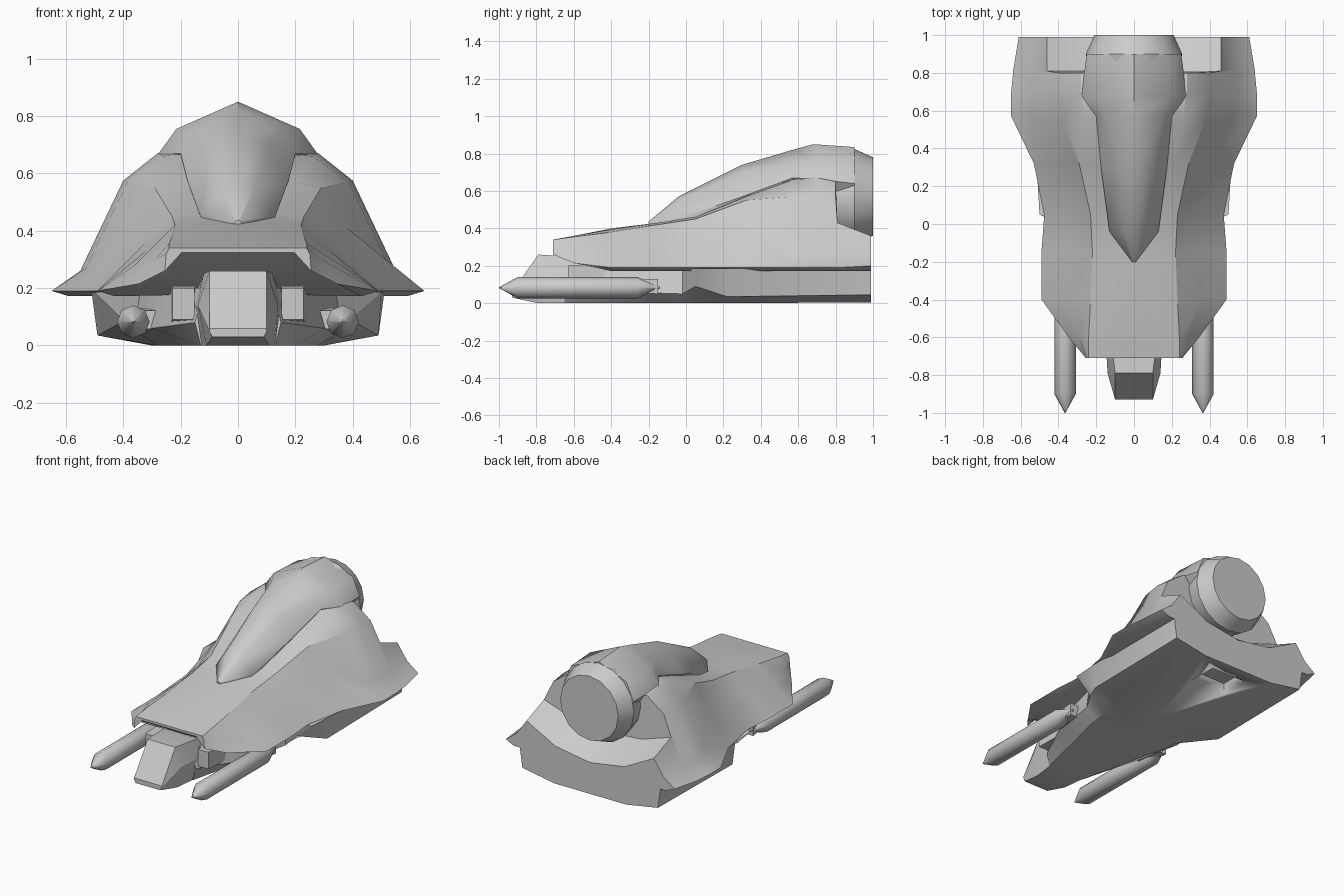
import bpy
import bmesh
import math
from mathutils import Matrix, Vector

default_cube = bpy.data.objects.get("Cube")
if default_cube:
    bpy.data.objects.remove(default_cube, do_unlink=True)

# One plain hull paint
paint = bpy.data.materials.new("hull_grey")
paint.use_nodes = True
grey = (0.6, 0.6, 0.6, 1)
paint.diffuse_color = grey
paint.node_tree.nodes["Principled BSDF"].inputs["Base Color"].default_value = grey


def finish(name, bm, angle=30):
    """Turn a bmesh into a shaded, painted object."""
    bmesh.ops.recalc_face_normals(bm, faces=bm.faces)
    mesh = bpy.data.meshes.new(name)
    bm.to_mesh(mesh)
    bm.free()
    mesh.materials.append(paint)
    obj = bpy.data.objects.new(name, mesh)
    bpy.context.collection.objects.link(obj)
    bpy.ops.object.select_all(action="DESELECT")
    bpy.context.view_layer.objects.active = obj
    obj.select_set(True)
    bpy.ops.object.shade_smooth_by_angle(angle=math.radians(angle))
    return obj


def skin(name, rings, angle=30):
    """Bridge equal rings of points into a closed body."""
    bm = bmesh.new()
    loops = [[bm.verts.new(point) for point in ring] for ring in rings]
    for near, far in zip(loops, loops[1:]):
        count = len(near)
        for i in range(count):
            j = (i + 1) % count
            bm.faces.new((near[i], near[j], far[j], far[i]))
    bm.faces.new(loops[0])
    bm.faces.new(loops[-1])
    return finish(name, bm, angle)


def loft(name, stations, angle=30):
    """Skin half sections, each mirrored across the centre plane."""
    rings = []
    for y, half in stations:
        ring = [Vector((x, y, z)) for x, z in half]
        ring += [Vector((-x, y, z)) for x, z in reversed(half) if x > 0]
        rings.append(ring)
    return skin(name, rings, angle)


def lathe(name, profile, sides, x, z, angle=30):
    """Spin a (y, radius) profile about a lengthwise axis."""
    rings = []
    for y, radius in profile:
        turns = [math.tau * i / sides for i in range(sides)]
        rings.append([Vector((x + radius * math.sin(t), y, z + radius * math.cos(t))) for t in turns])
    return skin(name, rings, angle)


def block(name, centre, size, taper=1.0):
    """Box whose front end is scaled by taper."""
    bm = bmesh.new()
    bmesh.ops.create_cube(bm, size=1)
    for v in bm.verts:
        if v.co.y < 0:
            v.co.x *= taper
            v.co.z *= taper
    bm.transform(Matrix.Translation(centre) @ Matrix.Diagonal((*size, 1)))
    return finish(name, bm)


# Upper hull: y, underside height, then centre, crest, shoulder, hip and edge
hull_rows = [
    (-.71, .325, .34, (.16, .34), (.24, .34), (.25, .32), (.255, .26)),
    (-.6, .25, .36, (.14, .36), (.24, .355), (.29, .3), (.345, .215)),
    (-.4, .18, .4, (.12, .395), (.23, .38), (.36, .28), (.49, .19)),
    (-.15, .18, .43, (.12, .43), (.22, .42), (.32, .33), (.49, .19)),
    (.05, .18, .46, (.14, .46), (.23, .45), (.32, .36), (.475, .19)),
    (.32, .18, .57, (.2, .57), (.29, .55), (.38, .41), (.53, .19)),
    (.57, .18, .68, (.26, .66), (.385, .57), (.53, .27), (.65, .19)),
    (.7, .18, .7, (.28, .67), (.4, .575), (.55, .26), (.65, .19)),
    (.8, .18, .66, (.28, .65), (.4, .56), (.54, .26), (.64, .19)),
    (.81, .18, .34, (.25, .36), (.46, .43), (.54, .26), (.64, .19)),
    (.99, .18, .21, (.25, .25), (.46, .36), (.53, .26), (.61, .2)),
]
stations = []
for y, under, top, crest, shoulder, hip, edge in hull_rows:
    inner = (edge[0] - 0.06, under if y < -0.5 else 0.172)
    stations.append((y, [(0, top), crest, shoulder, hip, edge, inner, (0, under)]))
loft("upper_hull", stations)

# Raised spine: y, ridge height, then upper and lower corners
spine_rows = [
    (-.2, .437, (.005, .435), (.01, .43)),
    (-.04, .57, (.06, .55), (.13, .45)),
    (.3, .74, (.1, .7), (.175, .57)),
    (.57, .82, (.16, .75), (.2, .67)),
    (.68, .85, (.215, .755), (.28, .665)),
    (.9, .835, (.2, .755), (.25, .64)),
]
loft("spine", [
    (y, [(0, ridge), upper, lower, (lower[0] * 0.8, lower[1] - 0.08), (0, lower[1] - 0.08)])
    for y, ridge, upper, lower in spine_rows
], 45)

# Main engine at the tail
lathe("engine", [(0.7, 0.2), (0.8, 0.235), (0.9, 0.255), (1, 0.21)], 16, 0, 0.57)

# Lower hull: y, then top, side and bottom corners
keel_rows = [
    (-.65, (.12, .2), (.15, .08), (.13, 0)),
    (-.35, (.26, .2), (.3, .06), (.2, 0)),
    (-.02, (.34, .2), (.36, .05), (.28, 0)),
    (.05, (.5, .185), (.39, .09), (.28, 0)),
    (.22, (.51, .185), (.49, .035), (.3, 0)),
    (.99, (.51, .185), (.49, .045), (.26, 0.005)),
]
lower_hull = loft("lower_hull", [
    (y, [(0, top[1]), top, side, bottom, (0, bottom[1])]) for y, top, side, bottom in keel_rows
])

# Belly hatch sunk into the lower hull
cutter = block("belly_hatch_cutter", (0, 0.8, 0), (0.26, 0.2, 0.16))
cutter.hide_render = True
cut = lower_hull.modifiers.new("belly_hatch", "BOOLEAN")
cut.operation = "DIFFERENCE"
cut.solver = "EXACT"
cut.object = cutter
bpy.context.view_layer.objects.active = lower_hull
bpy.ops.object.modifier_apply(modifier=cut.name)
bpy.data.objects.remove(cutter, do_unlink=True)

# Nose block with a sloping front plate
nose_rows = [
    (-.93, (.1, .06), (.1, .05), (.09, .03)),
    (-.79, (.1, .26), (.14, .14), (.11, 0)),
    (-.62, (.12, .25), (.15, .14), (.13, 0)),
    (-.4, (.14, .2), (.17, .12), (.15, 0)),
]
loft("nose", [
    (y, [(0, top[1]), top, side, bottom, (0, bottom[1])]) for y, top, side, bottom in nose_rows
], 20)

# Paired pods, cannons and cannon mounts
for side, sign in (("left", 1), ("right", -1)):
    block(side + "_nose_pod", (sign * 0.19, -0.5, 0.145), (0.09, 0.26, 0.13), 0.85)
    block(side + "_cannon_mount", (sign * 0.31, -0.24, 0.09), (0.14, 0.18, 0.08), 0.8)
    barrel = [(-1, 0.002), (-0.9, 0.057), (-0.26, 0.057), (-0.14, 0.004)]
    lathe(side + "_cannon", barrel, 8, sign * 0.365, 0.083, 50)
